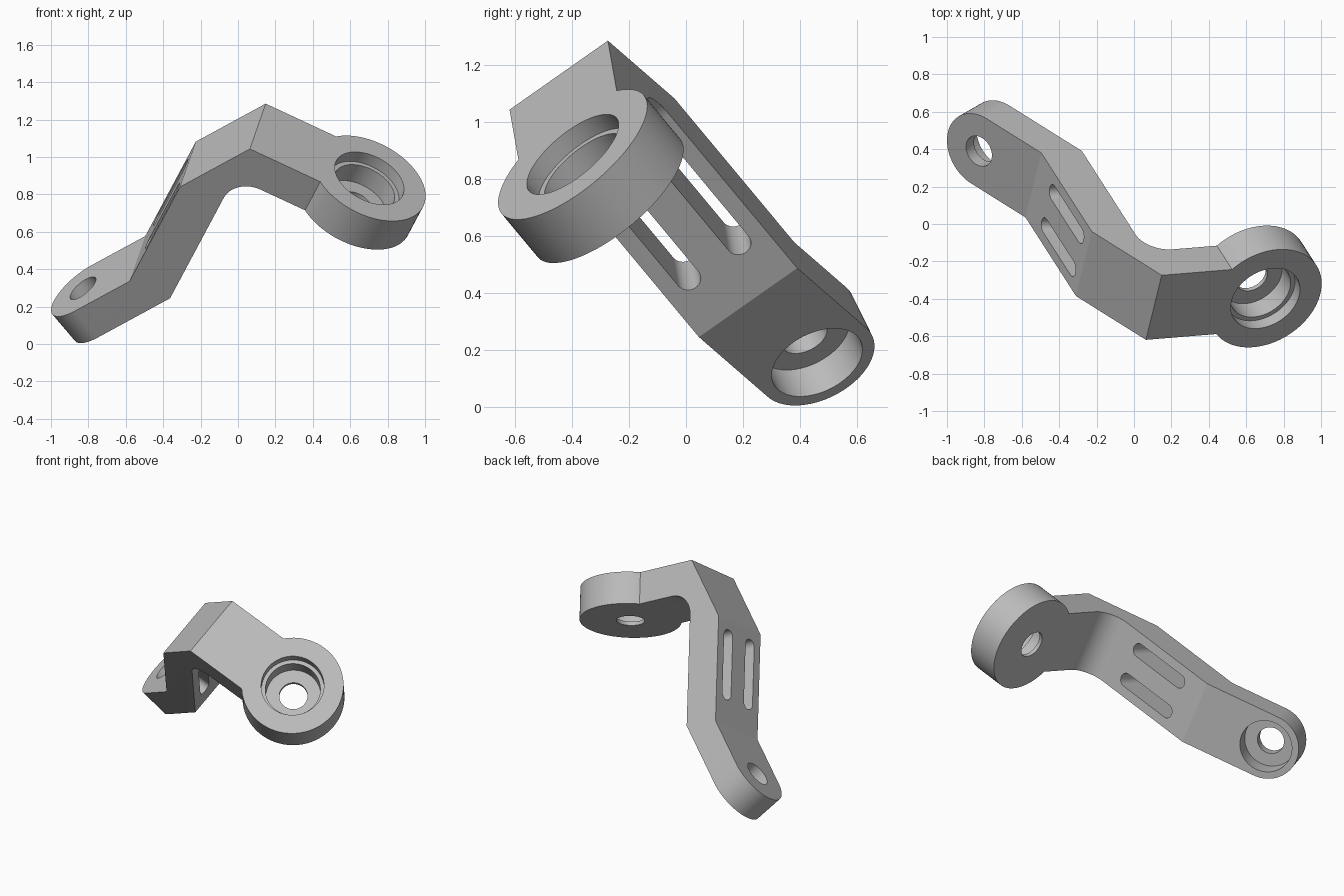
import bpy, bmesh, math
from mathutils import Matrix, Vector

if "Cube" in bpy.data.objects:
    bpy.data.objects.remove(bpy.data.objects["Cube"], do_unlink=True)

metal = bpy.data.materials.new("plain grey")
metal.use_nodes = True
GREY = (0.5, 0.5, 0.5, 1)
metal.diffuse_color = GREY
metal.node_tree.nodes["Principled BSDF"].inputs["Base Color"].default_value = GREY

WIDTH = 0.43
MID = WIDTH / 2
X, Y, Z = Vector((1, 0, 0)), Vector((0, 1, 0)), Vector((0, 0, 1))


def frame(origin, x, z):
    """Matrix with the given origin, x axis and z axis."""
    m = Matrix((x, z.cross(x), z)).transposed().to_4x4()
    m.translation = origin
    return m


def prism(name, points, low, high, matrix=Matrix(), bevels=()):
    """Extrude a flat outline; bevels are (edge test, radius) pairs."""
    bm = bmesh.new()
    face = bm.faces.new([bm.verts.new((p[0], p[1], low)) for p in points])
    ext = bmesh.ops.extrude_face_region(bm, geom=[face])["geom"]
    bmesh.ops.translate(bm, vec=(0, 0, high - low),
                        verts=[g for g in ext if isinstance(g, bmesh.types.BMVert)])
    bmesh.ops.recalc_face_normals(bm, faces=bm.faces)
    for test, radius in bevels:
        bmesh.ops.bevel(bm, geom=[e for e in bm.edges if test(e)], offset=radius,
                        segments=20, profile=0.5, affect='EDGES', clamp_overlap=False)
    bm.transform(matrix)
    mesh = bpy.data.meshes.new(name)
    bm.to_mesh(mesh)
    bm.free()
    mesh.materials.append(metal)
    ob = bpy.data.objects.new(name, mesh)
    bpy.context.collection.objects.link(ob)
    return ob


def capsule(radius, length=0.0, steps=40):
    """Outline of a circle, or of a slot stretched along x."""
    pts = []
    for side in (1, -1):
        for i in range(steps + (1 if length else 0)):
            a = math.pi * (i / steps - 0.5)
            pts.append((side * (length / 2 + radius * math.cos(a)),
                        side * radius * math.sin(a)))
    return pts


def combine(target, tool, operation):
    mod = target.modifiers.new("join", 'BOOLEAN')
    mod.object, mod.operation, mod.solver = tool, operation, 'EXACT'
    bpy.context.view_layer.objects.active = target
    bpy.ops.object.modifier_apply(modifier=mod.name)
    bpy.data.objects.remove(tool, do_unlink=True)


# Bent bar: side profile, with a rounded tab end and a filleted inner corner
tab_dir = Vector((-0.875, -0.484, 0)).normalized()
tab_in = Vector((tab_dir.y, -tab_dir.x, 0))
tab_hole = tab_dir * 0.378
tip = tab_dir * (0.378 + MID)
inner_corner = Vector((0.92, 0.235, 0))
outline = [tip, (0, 0), (0.71, 0), (1.135, 0.235), (1.135, 0.84), (0.92, 0.84),
           inner_corner, (0.012, 0.235), tip + tab_in * 0.2]


def is_inner_corner(e):
    return all((v.co.xy - inner_corner.xy).length < 0.001 for v in e.verts)


def is_tab_corner(e):
    at_tip = all(abs((v.co - tip).dot(tab_dir)) < 0.001 for v in e.verts)
    return at_tip and abs(e.verts[0].co.z - e.verts[1].co.z) < 0.001


bracket = prism("bracket", outline, 0, WIDTH,
                bevels=[(is_inner_corner, 0.155), (is_tab_corner, MID - 0.0005)])

# Round boss on the upper arm
boss_axis = frame(Vector((0, 0.895, MID)), Y, X)
combine(bracket, prism("boss", capsule(0.325), 0.92, 1.135, boss_axis), 'UNION')

# Stepped bore through the boss
for radius, low in ((0.2, 1.065), (0.175, 0.945), (0.09, 0.8)):
    combine(bracket, prism("bore", capsule(radius), low, 1.3, boss_axis), 'DIFFERENCE')

# Counterbored hole through the tab
tab_axis = frame(tab_hole + Z * MID, Z, tab_in)
for radius, low in ((0.087, -0.1), (0.17, 0.07)):
    combine(bracket, prism("tab_bore", capsule(radius), low, 0.3, tab_axis), 'DIFFERENCE')

# Two slots through the middle web
for side in (-1, 1):
    slot_axis = frame(Vector((0.41, 0, MID + side * 0.11)), X, Y)
    combine(bracket, prism("slot", capsule(0.044, 0.385), -0.1, 0.4, slot_axis), 'DIFFERENCE')

# Tilt the finished part into place
along = Vector((0.380, -0.592, 0.711)).normalized()
across = Vector((0.197, 0.801, 0.564))
across = (across - along * across.dot(along)).normalized()
bracket.data.transform(frame(Vector((-0.58, 0.035, 0.335)), along, across))

bpy.ops.object.select_all(action='DESELECT')
bracket.select_set(True)
bpy.context.view_layer.objects.active = bracket
bpy.ops.object.shade_smooth_by_angle(angle=math.radians(20))
